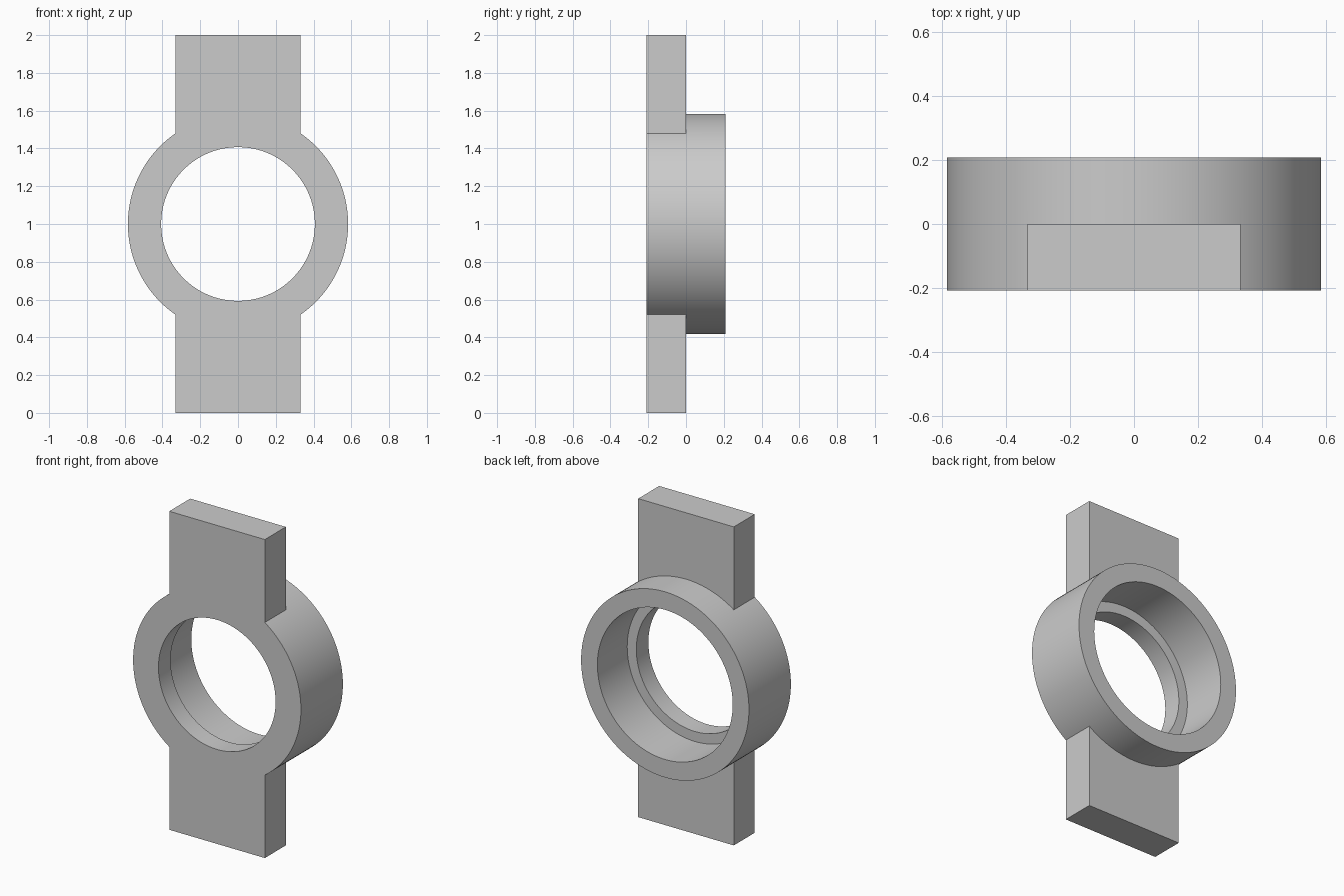
import bpy
import bmesh
import math
from mathutils import Matrix

cube = bpy.data.objects.get("Cube")
if cube:
    bpy.data.objects.remove(cube, do_unlink=True)

HALF_DEPTH = 0.208      # ring spans -y to +y by this much
OUTER = 0.583           # outer ring radius
HOLE = 0.407            # front opening radius
BORE = 0.47             # wider bore behind the lip
LEDGE_Y = -0.088        # back of the lip
TAB_HALF = 0.332        # half width of the tabs
TAB_START = 0.475       # tab root, buried in the ring wall
CENTRE_Z = 1.0

grey = bpy.data.materials.new("light_grey")
grey.use_nodes = True
colour = (0.6, 0.6, 0.6, 1.0)
grey.diffuse_color = colour
grey.node_tree.nodes["Principled BSDF"].inputs["Base Color"].default_value = colour


def make_object(name, bm):
    bmesh.ops.recalc_face_normals(bm, faces=bm.faces[:])
    mesh = bpy.data.meshes.new(name)
    bm.to_mesh(mesh)
    bm.free()
    mesh.materials.append(grey)
    obj = bpy.data.objects.new(name, mesh)
    bpy.context.collection.objects.link(obj)
    return obj


# Stepped ring: closed radius/depth profile swept around the y axis
def stepped_ring(segments=128):
    profile = [(OUTER, -HALF_DEPTH), (OUTER, HALF_DEPTH), (BORE, HALF_DEPTH),
               (BORE, LEDGE_Y), (HOLE, LEDGE_Y), (HOLE, -HALF_DEPTH)]
    bm = bmesh.new()
    loops = []
    for i in range(segments):
        a = math.tau * i / segments
        loops.append([bm.verts.new((r * math.cos(a), y, CENTRE_Z + r * math.sin(a)))
                      for r, y in profile])
    n = len(profile)
    for i in range(segments):
        here, there = loops[i], loops[(i + 1) % segments]
        for j in range(n):
            k = (j + 1) % n
            bm.faces.new((here[j], here[k], there[k], there[j]))
    return make_object("ring_with_tabs", bm)


# Flat tab, front half of the depth only
def tab(name, side):
    length = CENTRE_Z - TAB_START
    middle = CENTRE_Z + side * (TAB_START + length / 2)
    bm = bmesh.new()
    bmesh.ops.create_cube(
        bm, size=1,
        matrix=Matrix.Translation((0, -HALF_DEPTH / 2, middle))
        @ Matrix.Diagonal((2 * TAB_HALF, HALF_DEPTH, length, 1)))
    return make_object(name, bm)


# Fuse both tabs into the ring
ring = stepped_ring()
bpy.context.view_layer.objects.active = ring
ring.select_set(True)
for name, side in (("upper_tab", 1), ("lower_tab", -1)):
    part = tab(name, side)
    union = ring.modifiers.new(name, "BOOLEAN")
    union.operation = "UNION"
    union.solver = "EXACT"
    union.object = part
    bpy.ops.object.modifier_apply(modifier=union.name)
    bpy.data.objects.remove(part, do_unlink=True)

bpy.ops.object.select_all(action="DESELECT")
ring.select_set(True)
bpy.ops.object.shade_smooth_by_angle(angle=math.radians(30))
